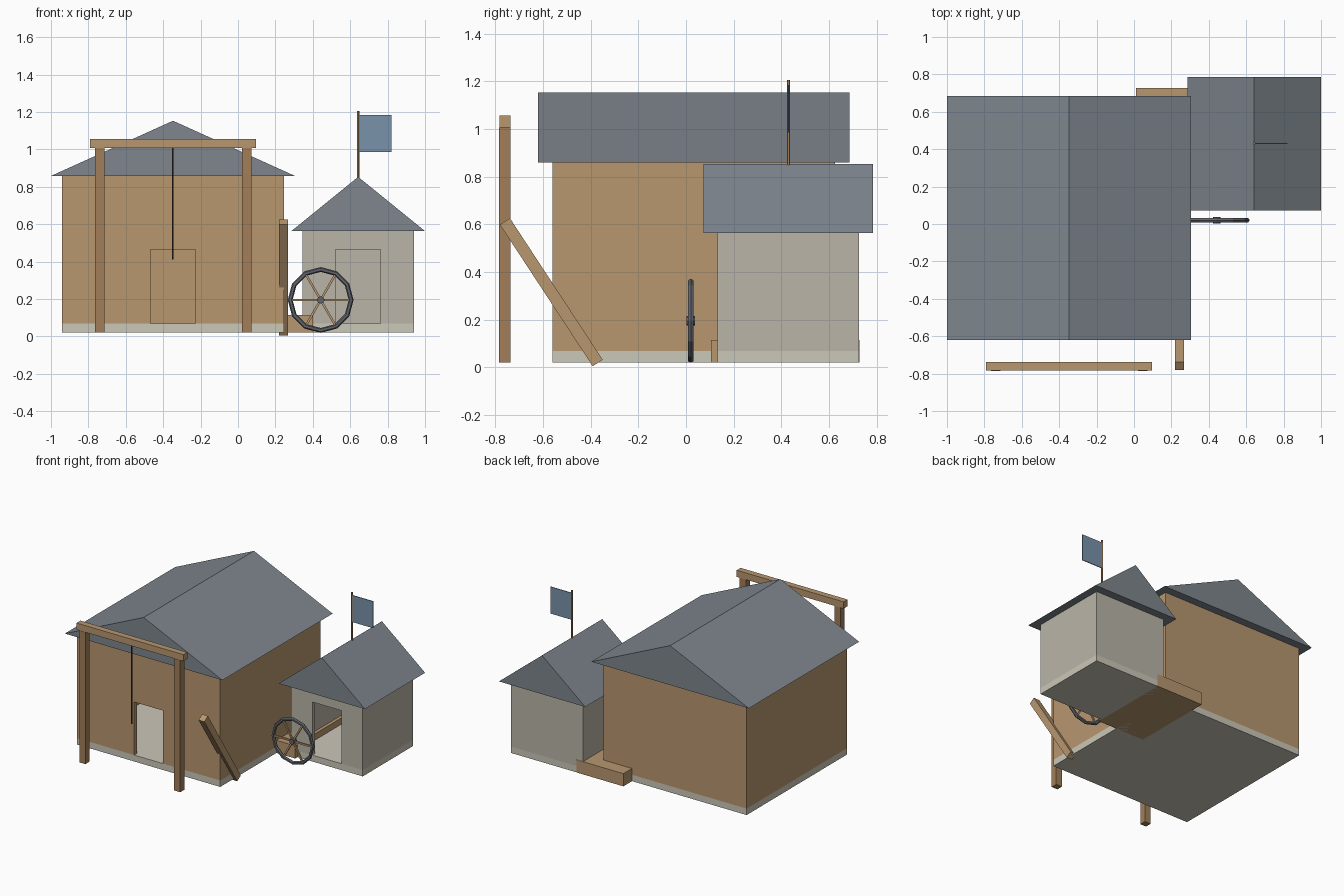
import bpy, bmesh, math
from mathutils import Matrix

if "Cube" in bpy.data.objects:
    bpy.data.objects.remove(bpy.data.objects["Cube"])


def material(name, *rgb):
    m = bpy.data.materials.new(name)
    m.diffuse_color = (*rgb, 1)
    m.use_nodes = True
    m.node_tree.nodes["Principled BSDF"].inputs["Base Color"].default_value = m.diffuse_color
    return m


TIMBER = material("timber", 0.48, 0.31, 0.16)
POST = material("post_wood", 0.36, 0.21, 0.10)
STONE = material("stone", 0.49, 0.46, 0.39)
BASE = material("base_stone", 0.60, 0.57, 0.48)
SLATE = material("slate", 0.21, 0.24, 0.27)
IRON = material("iron", 0.12, 0.13, 0.15)
ROPE = material("rope", 0.05, 0.04, 0.03)
CLOTH = material("cloth", 0.19, 0.29, 0.40)


def finish(name, bm, mat):
    bmesh.ops.recalc_face_normals(bm, faces=bm.faces[:])
    me = bpy.data.meshes.new(name)
    bm.to_mesh(me)
    bm.free()
    me.materials.append(mat)
    ob = bpy.data.objects.new(name, me)
    bpy.context.collection.objects.link(ob)
    return ob


def prism(name, pts, y0, y1, mat):
    """Extrude an x-z outline from y0 to y1."""
    bm = bmesh.new()
    face = bm.faces.new([bm.verts.new((x, y0, z)) for x, z in pts])
    out = bmesh.ops.extrude_face_region(bm, geom=[face])["geom"]
    bmesh.ops.translate(bm, vec=(0, y1 - y0, 0),
                        verts=[g for g in out if isinstance(g, bmesh.types.BMVert)])
    return finish(name, bm, mat)


def box(name, x0, x1, y0, y1, z0, z1, mat):
    return prism(name, [(x0, z0), (x1, z0), (x1, z1), (x0, z1)], y0, y1, mat)


def rod(name, r, length, sides, loc, mat, rot=Matrix()):
    bm = bmesh.new()
    bmesh.ops.create_cone(bm, cap_ends=True, segments=sides, radius1=r, radius2=r,
                          depth=length, matrix=Matrix.Translation(loc) @ rot)
    return finish(name, bm, mat)


def building(name, x0, x1, y0, y1, top, ridge, mat):
    """Hollow house on a slab with a front doorway and a gable roof."""
    t, z0, zb, o = 0.03, 0.02, 0.068, 0.06
    c = (x0 + x1) / 2
    d0, d1, dz = c - 0.12, c + 0.12, 0.465
    box(name + "_foundation", x0, x1, y0, y1, z0, zb, BASE)
    prism(name + "_front_wall",
          [(x0, zb), (d0, zb), (d0, dz), (d1, dz), (d1, zb), (x1, zb), (x1, top), (x0, top)],
          y0, y0 + t, mat)
    box(name + "_back_wall", x0, x1, y1 - t, y1, zb, top, mat)
    box(name + "_left_wall", x0, x0 + t, y0 + t, y1 - t, zb, top, mat)
    box(name + "_right_wall", x1 - t, x1, y0 + t, y1 - t, zb, top, mat)
    prism(name + "_roof", [(x0 - o, top), (x1 + o, top), (c, ridge)], y0 - o, y1 + o, SLATE)


# Timber hall and stone annex
building("hall", -0.94, 0.245, -0.56, 0.625, 0.858, 1.153, TIMBER)
building("annex", 0.345, 0.94, 0.133, 0.725, 0.563, 0.853, STONE)

# Low timber sill joining the two buildings
box("link_sill", 0.01, 0.40, 0.105, 0.727, 0.02, 0.115, TIMBER)

# Hoist frame and rope
for side, x in (("left", -0.74), ("right", 0.046)):
    box(f"hoist_post_{side}", x - 0.025, x + 0.025, -0.785, -0.737, 0.02, 1.006, POST)
box("hoist_beam", -0.79, 0.096, -0.783, -0.737, 1.006, 1.056, TIMBER)
rod("hoist_rope", 0.005, 0.60, 6, (-0.348, -0.76, 0.71), ROPE)

# Leaning plank
plank = box("leaning_plank", -0.024, 0.024, -0.025, 0.025, -0.355, 0.355, TIMBER)
plank.location = (0.244, -0.565, 0.315)
plank.rotation_euler.x = math.atan2(0.39, 0.595)

# Wheel: twelve-sided rim, three spoke bars, hub
WC = (0.442, 0.02, 0.195)
bpy.ops.mesh.primitive_torus_add(major_segments=12, minor_segments=6, major_radius=0.163,
                                 minor_radius=0.013, location=WC,
                                 rotation=(math.pi / 2, 0, 0))
rim = bpy.context.object
rim.name = "wheel_rim"
rim.data.materials.append(IRON)
for i in range(3):
    spoke = box(f"wheel_spoke_{i + 1}", -0.16, 0.16, -0.006, 0.006, -0.006, 0.006, TIMBER)
    spoke.location = WC
    spoke.rotation_euler.y = i * math.pi / 3
rod("wheel_hub", 0.02, 0.036, 8, WC, IRON, Matrix.Rotation(math.pi / 2, 4, 'X'))

# Flag on the annex ridge
rod("flag_pole", 0.007, 0.36, 6, (0.643, 0.43, 1.025), POST)
box("flag", 0.645, 0.82, 0.427, 0.433, 0.985, 1.185, CLOTH)
